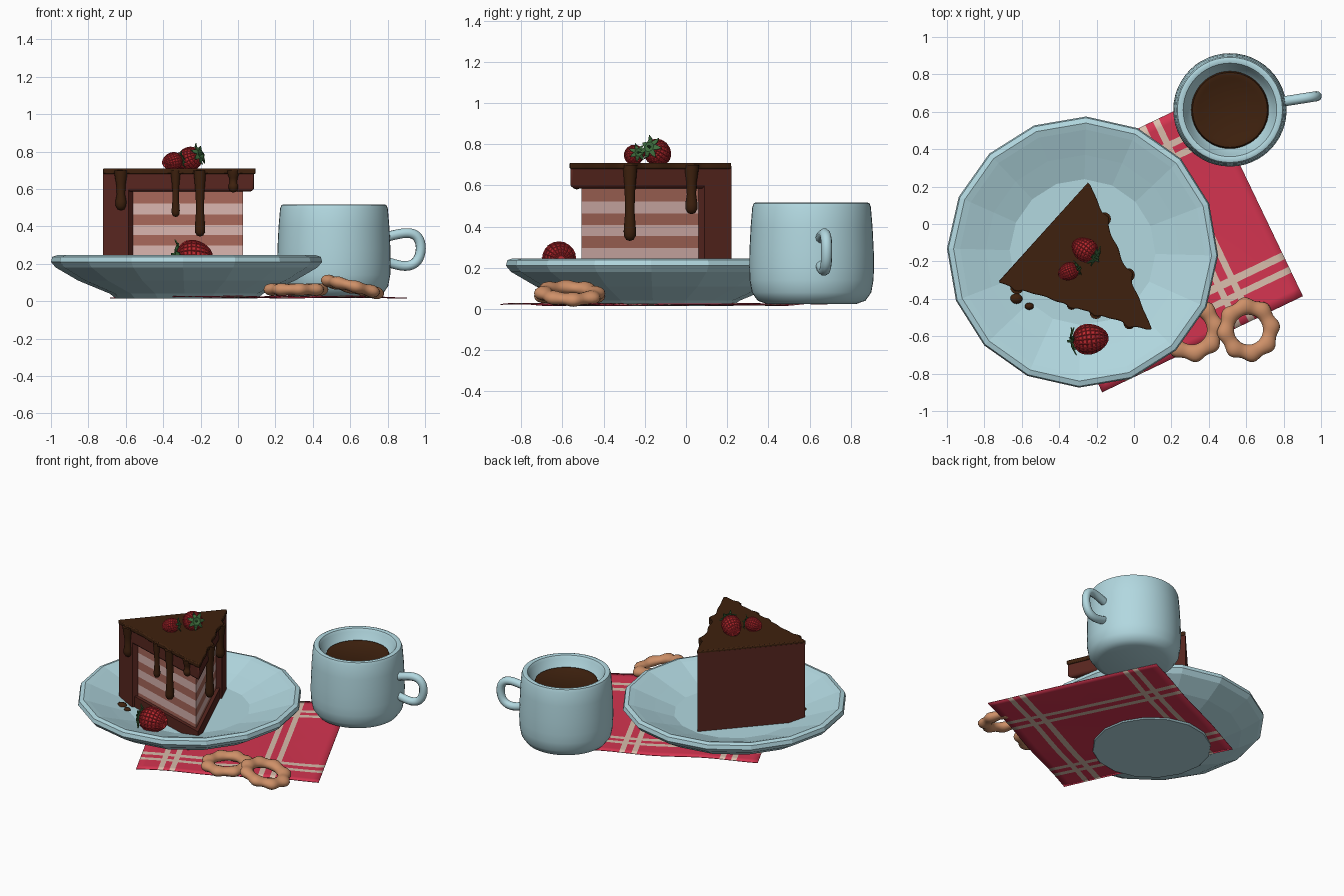
import bpy, bmesh, math
from mathutils import Vector, Matrix

if "Cube" in bpy.data.objects:
    bpy.data.objects.remove(bpy.data.objects["Cube"])

def mat(name, r, g, b):
    m = bpy.data.materials.new(name)
    lin = [((c / 255 + 0.055) / 1.055) ** 2.4 for c in (r, g, b)]
    m.diffuse_color = (*lin, 1)
    m.use_nodes = True
    m.node_tree.nodes["Principled BSDF"].inputs["Base Color"].default_value = m.diffuse_color
    return m

BLUE = mat("pale_blue_ceramic", 178, 216, 224)
CHOC = mat("dark_chocolate", 62, 33, 14)
FROST = mat("brown_frosting", 88, 38, 31)
SPONGE = mat("sponge", 168, 104, 90)
CREAM = mat("pink_cream", 217, 180, 174)
RED = mat("napkin_red", 212, 52, 80)
STRIPE = mat("napkin_stripe", 217, 190, 172)
BERRY = mat("berry_red", 192, 42, 48)
LEAF = mat("leaf_green", 62, 108, 60)
COOKIE = mat("cookie", 206, 144, 104)

def finish(name, bm, mats, smooth=None, recalc=True):
    if recalc:
        bmesh.ops.recalc_face_normals(bm, faces=bm.faces[:])
    me = bpy.data.meshes.new(name)
    bm.to_mesh(me)
    bm.free()
    for m in mats:
        me.materials.append(m)
    if smooth:
        me.polygons.foreach_set("use_smooth", [True] * len(me.polygons))
        me.set_sharp_from_angle(angle=math.radians(smooth))
    ob = bpy.data.objects.new(name, me)
    bpy.context.collection.objects.link(ob)
    return ob

def lathe(profile, n, start=0.0):
    bm = bmesh.new()
    rings = []
    for r, z in profile:
        k = 1 if r == 0 else n
        rings.append([bm.verts.new((r * math.cos(start + i * math.tau / n),
                                    r * math.sin(start + i * math.tau / n), z)) for i in range(k)])
    for a, b in zip(rings, rings[1:]):
        for i in range(n):
            j = (i + 1) % n
            vs = [a[i % len(a)], a[j % len(a)], b[j % len(b)], b[i % len(b)]]
            bm.faces.new(list(dict.fromkeys(vs)))
    bmesh.ops.recalc_face_normals(bm, faces=bm.faces[:])
    return bm

def prism(poly, zs):
    bm = bmesh.new()
    rings = [[bm.verts.new((p[0], p[1], z)) for p in poly] for z in zs]
    bm.faces.new(rings[0][::-1])
    bm.faces.new(rings[-1])
    for a, b in zip(rings, rings[1:]):
        for i in range(len(poly)):
            j = (i + 1) % len(poly)
            bm.faces.new((a[i], a[j], b[j], b[i]))
    return bm

# Plate: sixteen flat sides
plate = finish("plate", lathe(
    [(0, .015), (.38, .015), (.41, .04), (.58, .11), (.70, .18), (.725, .21), (.718, .237),
     (.69, .246), (.655, .235), (.52, .185), (.39, .14), (0, .14)], 16, math.radians(-1.5)), [BLUE])
plate.location = (-.275, -.15, 0)

# Cup, coffee and handle
CUP = (.513, .61, 0)
cup = finish("cup", lathe(
    [(0, .025), (.22, .025), (.262, .04), (.29, .08), (.301, .14), (.303, .2), (.302, .28), (.296, .4),
     (.288, .495), (.281, .513), (.268, .518), (.25, .512), (.24, .495), (.225, .45), (.2, .42),
     (0, .40)], 48), [BLUE], 40)
cup.location = CUP
coffee = finish("coffee", lathe([(0, .445), (.165, .445), (.175, .45), (.2, .45), (.21, .42), (0, .42)], 48),
                [CHOC], 30)
coffee.location = CUP
cu = bpy.data.curves.new("cup_handle", 'CURVE')
cu.dimensions = '3D'
cu.bevel_depth = .027
cu.bevel_resolution = 3
cu.resolution_u = 6
sp = cu.splines.new('NURBS')
path = [(.27, .34), (.33, .355), (.41, .375), (.465, .34), (.475, .27), (.45, .2), (.38, .18), (.32, .2), (.27, .215)]
sp.points.add(len(path) - 1)
for p, (r, z) in zip(sp.points, path):
    p.co = (r, 0, z, 1)
sp.use_endpoint_u = True
sp.order_u = 4
handle = bpy.data.objects.new("cup_handle", cu)
bpy.context.collection.objects.link(handle)
cu.materials.append(BLUE)
handle.location = CUP
handle.rotation_euler.z = math.radians(9)

# Napkin: striped sheet with shallow folds
S = 1.19
u_bands = [(.14, .175), (.215, .25), (.79, .825), (.87, .905)]
v_bands = [(.14, .175), (.22, .26), (.95, .985), (1.02, 1.055)]
def cuts(bands):
    return sorted({round(S * i / 24, 4) for i in range(25)} | {x for b in bands for x in b})
us, vs = cuts(u_bands), cuts(v_bands)
bm = bmesh.new()
grid = [[bm.verts.new((u, v, .024 + .006 * math.sin(9 * u + 4 * v) * min(1, abs(v - .6) + .3)))
         for u in us] for v in vs]
for j in range(len(vs) - 1):
    for i in range(len(us) - 1):
        f = bm.faces.new((grid[j][i], grid[j][i + 1], grid[j + 1][i + 1], grid[j + 1][i]))
        c = f.calc_center_median()
        f.material_index = int(any(a < c.x < b for a, b in u_bands) or any(a < c.y < b for a, b in v_bands))
napkin = finish("napkin", bm, [RED, STRIPE], 60)
napkin.location = (-.17, -.9, 0)
napkin.rotation_euler.z = math.radians(25.6)
napkin.modifiers.new("thickness", 'SOLIDIFY').thickness = .004

# Cake wedge: left corner, tip, back corner
A, T, B = Vector((-.722, -.305)), Vector((.09, -.565)), Vector((-.246, .222))
def out(p, q):
    d = (q - p).normalized()
    return Vector((d.y, -d.x))
def meet(p, d, q, e):
    w = q - p
    return p + d * ((w.x * e.y - w.y * e.x) / (d.x * e.y - d.y * e.x))
def wedge(cut, back):
    a, b, c = A - out(A, T) * cut, T - out(T, B) * cut, B - out(B, A) * back
    d1, d2, d3 = T - A, B - T, A - B
    return [meet(c, d3, a, d1), meet(a, d1, b, d2), meet(b, d2, c, d3)]

def bevel(ob, w, seg=3):
    m = ob.modifiers.new("rounding", 'BEVEL')
    m.width, m.segments = w, seg

Z0 = .135
inner = wedge(0, .13)
finish("back_frosting", prism([A, inner[0], inner[2], B], [Z0, .695]), [FROST])
slab = finish("top_frosting", prism(wedge(0, .004), [.585, .695]), [FROST], 50)
bevel(slab, .018)
finish("base_frosting", prism(wedge(.012, .004), [Z0, .215]), [FROST])
bm = prism(wedge(.035, .1), [.2, .24, .297, .353, .408, .464, .522, .6])
for f in bm.faces:
    z = f.calc_center_median().z
    f.material_index = int(any(a < z < b for a, b in ((.24, .297), (.353, .408), (.464, .522))))
finish("cake_layers", bm, [SPONGE, CREAM])

# Chocolate glaze: wavy sheet and hanging drips (position along edge, bottom height, size)
front_drips = [(.12, .485, .030), (.48, .45, .022), (.64, .345, .028), (.86, .58, .026)]
right_drips = [(.37, .33, .030), (.75, .46, .030)]
def wavy(p, q, drips, n=44):
    o = out(p, q)
    pts = []
    for i in range(n):
        t = i / n
        off = .007 + .004 * math.sin(t * 37) * math.sin(t * math.pi)
        off += sum(.02 * math.exp(-((t - d[0]) / .03) ** 2) for d in drips)
        pts.append(p.lerp(q, t) + o * off)
    return pts
glaze = finish("chocolate_glaze", prism(wavy(A, T, front_drips) + wavy(T, B, right_drips) + [B],
                                        [.68, .692, .71]), [CHOC], 40)
bevel(glaze, .006, 2)
for p, q, drips in ((A, T, front_drips), (T, B, right_drips)):
    for t, low, r in drips:
        h = .7 - low
        prof = [(0, .703), (r * 1.2, .698), (r * 1.15, .675), (r * .85, .7 - h * .35), (r * .75, .7 - h * .6),
                (r, low + r * 1.6), (r * .95, low + r * .8), (r * .6, low + r * .2), (0, low)]
        d = finish("chocolate_drip", lathe(prof, 16), [CHOC], 80)
        c = p.lerp(q, t) + out(p, q) * .003
        d.location = (c.x, c.y, 0)
for x, y, r in ((-.63, -.4, .034), (-.56, -.44, .024)):
    d = finish("chocolate_drop", lathe([(0, -.01), (r, 0), (r * .8, .012), (0, .02)], 16), [CHOC], 80)
    d.location = (x, y, .162)
    d.scale.y = .8

# Strawberries: dimpled body with a leafy crown
def strawberry(loc, axis, s):
    rot = Vector(axis).to_track_quat('Z', 'Y')
    prof = []
    for i in range(13):
        a = math.pi * i / 12
        z = -math.cos(a)
        prof.append((0 if i in (0, 12) else s * .8 * math.sin(a) * (1 + .16 * z), s * z * .95))
    bm = lathe(prof, 20)
    quads = [f for f in bm.faces if len(f.verts) == 4]
    bmesh.ops.inset_individual(bm, faces=quads, thickness=s * .05, depth=-s * .035)
    body = finish("strawberry", bm, [BERRY], 30, False)
    bm = bmesh.new()
    for k in range(7):
        turn = Matrix.Rotation(k * math.tau / 7, 3, 'Z')
        rows = [(.05, .05, .98), (.3, .17, 1.05), (.55, .13, .95), (.78, .0, .85 + .12 * (k % 3))]
        pts = [[bm.verts.new(turn @ Vector((x, y, z)) * s) for y in ((w, -w) if w else (0,))] for x, w, z in rows]
        for a, b in zip(pts, pts[1:]):
            bm.faces.new((a[0], a[1], *b[::-1]))
    bmesh.ops.create_cone(bm, cap_ends=True, segments=8, radius1=s * .09, radius2=s * .07, depth=s * .3,
                          matrix=Matrix.Translation((0, 0, s * 1.08)))
    crown = finish("strawberry_leaves", bm, [LEAF])
    crown.modifiers.new("thickness", 'SOLIDIFY').thickness = s * .06
    for ob in (body, crown):
        ob.rotation_mode = 'QUATERNION'
        ob.rotation_quaternion = rot
        ob.location = loc

strawberry((-.265, -.135, .757), (.75, -.5, .35), .08)
strawberry((-.352, -.255, .747), (.85, .35, .2), .06)
strawberry((-.232, -.615, .245), (-1, -.1, .05), .102)

# Ring cookies with eight lobes, one leaning on the other
def cookie(loc, tilt):
    bm = bmesh.new()
    rings = []
    for i in range(64):
        a = i * math.tau / 64
        ring = []
        for j in range(14):
            b = j * math.tau / 14
            lobe = .009 * math.cos(8 * a) * (.5 + .5 * math.cos(b))
            r = .123 + .043 * math.cos(b) + lobe
            ring.append(bm.verts.new((r * math.cos(a), r * math.sin(a),
                                      math.sin(b) * (.031 + .003 * math.cos(8 * a)))))
        rings.append(ring)
    for i in range(64):
        p, q = rings[i], rings[(i + 1) % 64]
        for j in range(14):
            k = (j + 1) % 14
            bm.faces.new((p[j], q[j], q[k], p[k]))
    ob = finish("ring_cookie", bm, [COOKIE], 60)
    ob.location = loc
    ob.rotation_euler = (0, math.radians(tilt), math.radians(8))

cookie((.31, -.565, .062), 0)
cookie((.612, -.565, .076), 14)
